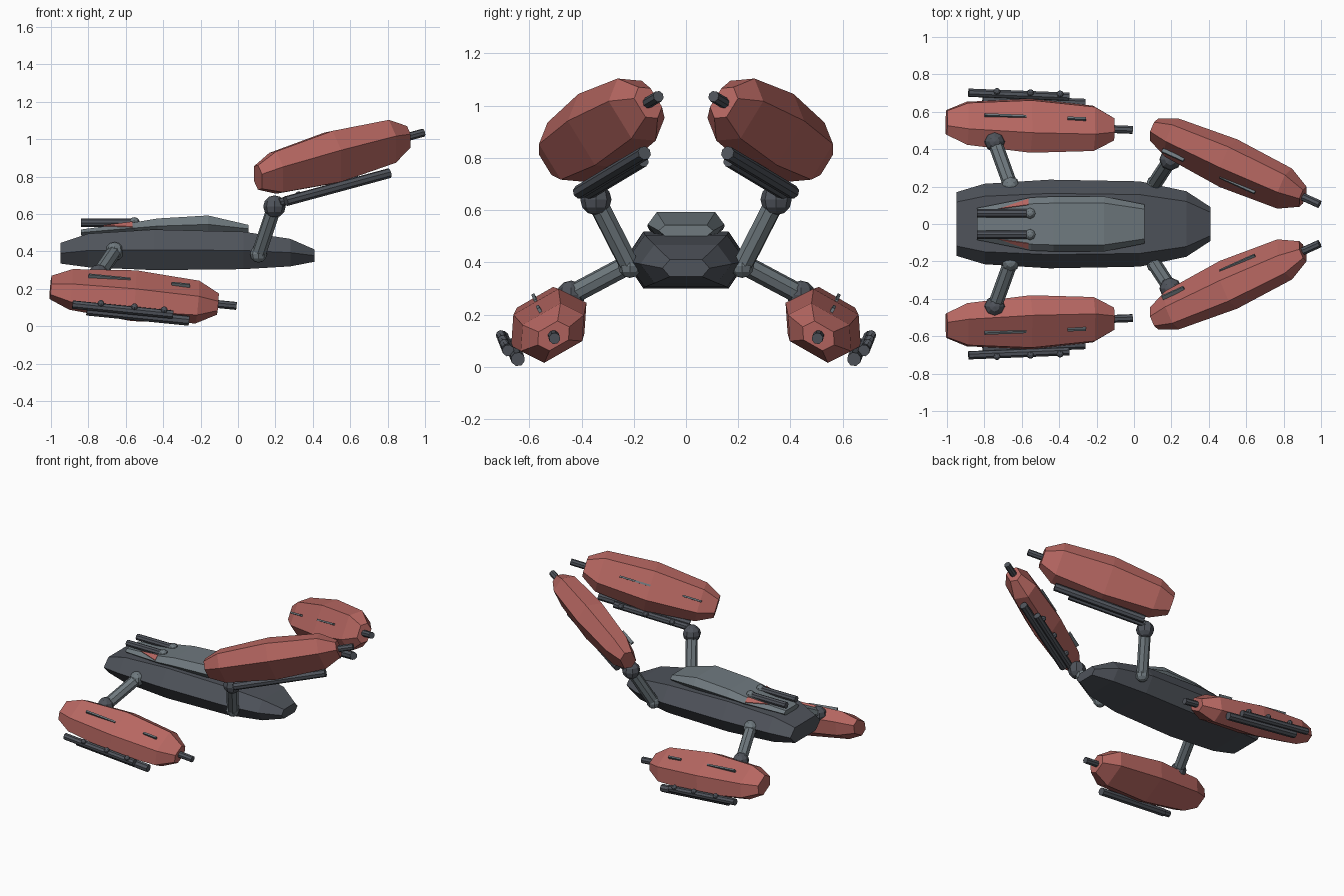
import bpy, bmesh
from mathutils import Vector, Matrix

if "Cube" in bpy.data.objects:
    bpy.data.objects.remove(bpy.data.objects["Cube"])


def material(name, r, g, b):
    m = bpy.data.materials.new(name)
    m.diffuse_color = (r, g, b, 1)
    m.use_nodes = True
    m.node_tree.nodes["Principled BSDF"].inputs["Base Color"].default_value = m.diffuse_color
    return m


RED = material("faded red", 0.47, 0.135, 0.12)
DARK = material("dark slate", 0.078, 0.087, 0.104)
GREY = material("mid grey", 0.16, 0.193, 0.212)


def finish(name, bm, mat, frame=None, side=1):
    """Place a part by its frame, mirror it across y if wanted, and make an object."""
    if frame:
        bm.transform(frame)
    if side < 0:
        bm.transform(Matrix.Scale(-1, 4, (0, 1, 0)))
    bmesh.ops.recalc_face_normals(bm, faces=bm.faces)
    me = bpy.data.meshes.new(name)
    bm.to_mesh(me)
    bm.free()
    me.materials.append(mat)
    ob = bpy.data.objects.new(name, me)
    bpy.context.collection.objects.link(ob)


def hex_loft(stations, flat):
    """Six-sided shell along x; each station is x, half width, bottom, top."""
    bm = bmesh.new()
    rings = []
    for x, w, lo, hi in stations:
        mid = (lo + hi) / 2
        pts = [(w, mid), (w * flat, hi), (-w * flat, hi),
               (-w, mid), (-w * flat, lo), (w * flat, lo)]
        rings.append([bm.verts.new((x, y, z)) for y, z in pts])
    for a, b in zip(rings, rings[1:]):
        for i in range(6):
            j = (i + 1) % 6
            bm.faces.new((a[i], a[j], b[j], b[i]))
    bm.faces.new(rings[0])
    bm.faces.new(rings[-1])
    return bm


def tube(p, q, r, sides=8):
    p, q = Vector(p), Vector(q)
    d = q - p
    bm = bmesh.new()
    rot = d.to_track_quat('Z', 'Y').to_matrix().to_4x4()
    bmesh.ops.create_cone(bm, cap_ends=True, segments=sides, radius1=r, radius2=r,
                          depth=d.length, matrix=Matrix.Translation((p + q) / 2) @ rot)
    return bm


def ball(c, r):
    bm = bmesh.new()
    bmesh.ops.create_uvsphere(bm, u_segments=8, v_segments=6, radius=r,
                              matrix=Matrix.Translation(c))
    return bm


def box(c, size):
    bm = bmesh.new()
    bmesh.ops.create_cube(bm, size=1, matrix=Matrix.Translation(c) @ Matrix.Diagonal((*size, 1)))
    return bm


def make_frame(center, axis, toward_rail, face):
    """Local x runs along the pod, y points to the rail, z to the finned face."""
    a = Vector(axis).normalized()
    u = Vector(toward_rail)
    u = (u - a * u.dot(a)).normalized()
    v = a.cross(u)
    if v.dot(Vector(face)) < 0:
        v = -v
    m = Matrix((a, u, v)).transposed().to_4x4()
    m.translation = center
    return m


# Main hull
finish("hull", hex_loft([(-.95, .17, .335, .445), (-.8, .215, .315, .495),
                         (-.45, .237, .30, .517), (.03, .228, .305, .505),
                         (.28, .175, .32, .467), (.41, .09, .345, .41)], .69), DARK)

# Raised cabin on the deck
finish("cabin", hex_loft([(-.84, .085, .485, .517), (-.55, .142, .495, .556),
                          (-.43, .147, .495, .576), (-.16, .147, .497, .592),
                          (.055, .105, .50, .542)], .76), GREY)

# Deck guns and red cheek plates
for s in (1, -1):
    finish("deck_gun", tube((-.84, .057, .553), (-.56, .057, .553), .022), DARK, None, s)
    finish("deck_gun_mount", ball((-.555, .057, .553), .03), GREY, None, s)
    finish("deck_gun_base", box((-.6, .057, .54), (.1, .02, .03)), DARK, None, s)
    bm = bmesh.new()
    tri = [(-.72, .083, .54), (-.565, .104, .56), (-.565, .136, .533)]
    top = [bm.verts.new(p) for p in tri]
    low = [bm.verts.new((x, y - .003, z - .007)) for x, y, z in tri]
    bm.faces.new(top)
    bm.faces.new(low)
    for i in range(3):
        j = (i + 1) % 3
        bm.faces.new((top[i], top[j], low[j], low[i]))
    finish("cheek_plate", bm, RED, None, s)

# Frame, arm ends, ball sizes, fins (start, end), tube ranges for each pod pair
PODS = {
    "rear_pod": dict(
        frame=make_frame((-.555, .525, .163), (1, -.04, -.1), (0, .87, -.5), (0, .5, .87)),
        arm=((-.66, .205, .40), (-.745, .44, .275)), balls=(.05, .055),
        fins=((-.255, -.03), (.19, .29)), main=(-.25, .3), second=(-.33, .21),
        knobs=(-.18, 0, .16), drop=0),
    "front_pod": dict(
        frame=make_frame((.505, .325, .903), (.886, -.4, .24), (-.006, -.523, -.853),
                         (-.467, -.755, .465)),
        arm=((.11, .215, .385), (.195, .345, .64)), balls=(.045, .06),
        fins=((0, .21), (-.35, -.22)), main=(-.31, .315), second=(-.33, .2),
        knobs=(-.2, -.02, .15), drop=-.03),
}
A, B = .166, .1   # pod half width and half thickness
TAPER = [(-.45, .46), (-.34, .8), (0, 1), (.34, .84), (.45, .42)]

for name, p in PODS.items():
    f, d = p["frame"], p["drop"]
    for s in (1, -1):
        # Armoured shell and nose barrel
        finish(name + "_shell", hex_loft([(x, A * k, -B * k, B * k) for x, k in TAPER], .6),
               RED, f, s)
        finish(name + "_barrel", tube((.42, 0, 0), (.55, 0, 0), .022), DARK, f, s)
        # Thin rods on the broad face
        for a, b in p["fins"]:
            finish(name + "_fin", box(((a + b) / 2, 0, B * .94), (b - a, .012, .022)), GREY, f, s)
        # Twin tubes along the edge with round clamps
        m0, m1 = p["main"]
        t0, t1 = p["second"]
        finish(name + "_main_tube",
               tube((m0, .165 + d / 4, -.026 + d), (m1, .165 + d / 4, -.026 + d), .027), DARK, f, s)
        finish(name + "_second_tube", tube((t0, .182, .012 + d), (t1, .182, .012 + d), .023),
               DARK, f, s)
        for k in p["knobs"]:
            finish(name + "_clamp", ball((k, .183, .036 + d), .019), DARK, f, s)
        # Arm from the hull with ball joints
        lo, hi = p["arm"]
        finish(name + "_arm", tube(lo, hi, .039), GREY, None, s)
        finish(name + "_hull_joint", ball(lo, p["balls"][0]), GREY, None, s)
        finish(name + "_pod_joint", ball(hi, p["balls"][1]), DARK, None, s)
